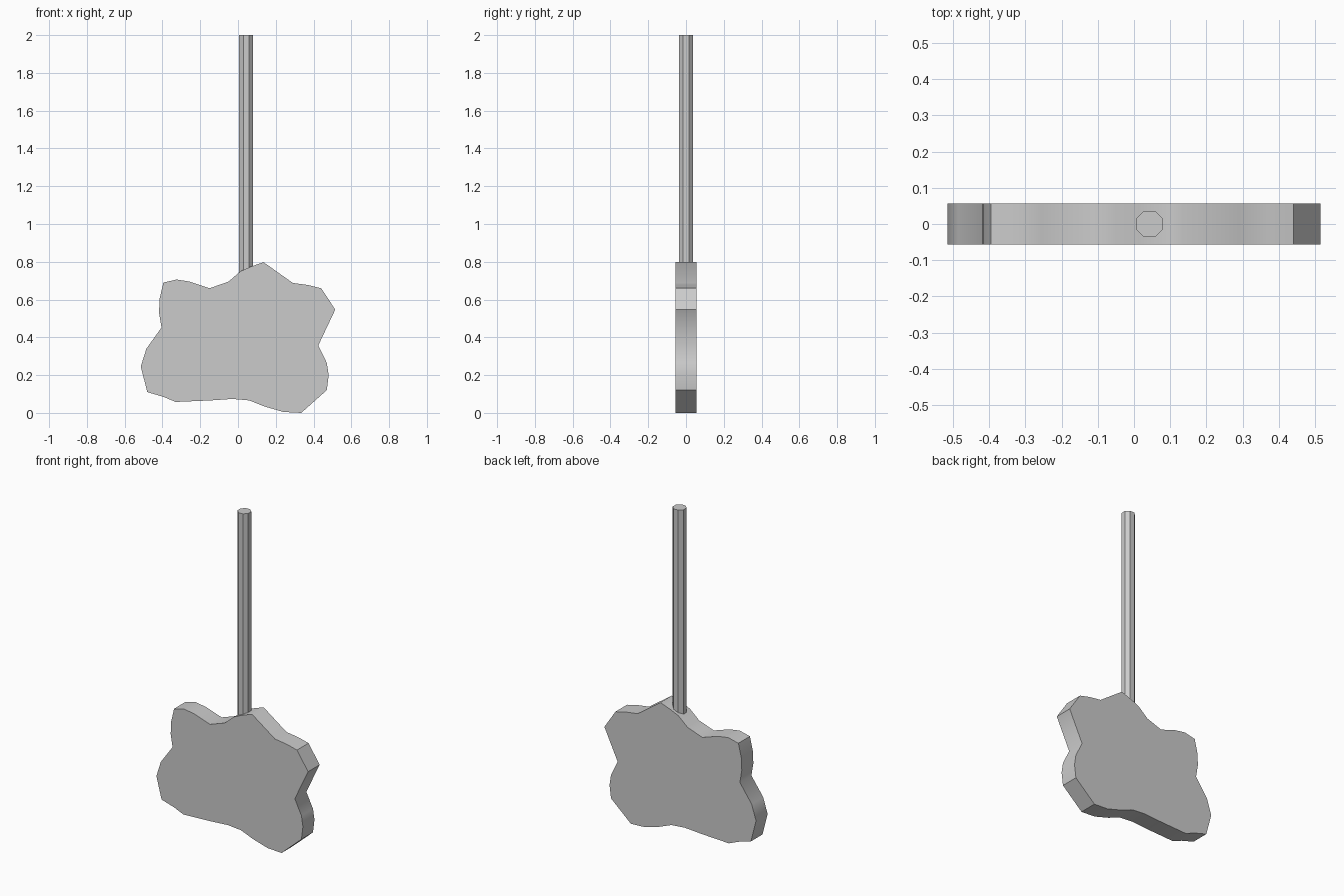
import bpy, bmesh, math

if "Cube" in bpy.data.objects:
    bpy.data.objects.remove(bpy.data.objects["Cube"])

# Wavy outline of the slab in x, z
OUTLINE = [
    (-0.515, 0.245), (-0.48, 0.11), (-0.395, 0.085), (-0.33, 0.058),
    (-0.145, 0.066), (-0.03, 0.074), (0.06, 0.066), (0.14, 0.034),
    (0.24, 0.005), (0.335, 0.0), (0.47, 0.12), (0.48, 0.20),
    (0.47, 0.265), (0.425, 0.357), (0.515, 0.547), (0.44, 0.66),
    (0.37, 0.677), (0.29, 0.688), (0.135, 0.798), (0.07, 0.775),
    (0.013, 0.75), (-0.05, 0.695), (-0.15, 0.66), (-0.255, 0.695),
    (-0.325, 0.706), (-0.395, 0.69), (-0.415, 0.605), (-0.418, 0.53),
    (-0.405, 0.452), (-0.485, 0.34),
]
SHARP = {1, 9, 10, 14, 15, 25}   # outline corners that stay crisp
HALF = 0.056


def prism(name, start, end, smooth_sides=False, sharp=()):
    """Closed prism between two matching rings of points."""
    bm = bmesh.new()
    a = [bm.verts.new(p) for p in start]
    b = [bm.verts.new(p) for p in end]
    caps = [bm.faces.new(a), bm.faces.new(b[::-1])]
    n = len(a)
    for i in range(n):
        j = (i + 1) % n
        bm.faces.new((a[i], b[i], b[j], a[j])).smooth = smooth_sides
    for cap in caps:
        for edge in cap.edges:
            edge.smooth = False
    for i in sharp:
        bm.edges.get((a[i], b[i])).smooth = False
    bmesh.ops.recalc_face_normals(bm, faces=bm.faces)
    mesh = bpy.data.meshes.new(name)
    bm.to_mesh(mesh)
    bm.free()
    obj = bpy.data.objects.new(name, mesh)
    bpy.context.collection.objects.link(obj)
    return obj


# Slab: outline extruded through y, with smooth rim and flat faces
prism("slab",
      [(x, -HALF, z) for x, z in OUTLINE],
      [(x, HALF, z) for x, z in OUTLINE],
      smooth_sides=True, sharp=SHARP)

# Stick: eight-sided rod set into the top of the slab, flats facing the axes
radius = 0.0365 / math.cos(math.pi / 8)
angles = [(i + 0.5) * math.pi / 4 for i in range(8)]
ring = [(0.043 + radius * math.cos(t), radius * math.sin(t)) for t in angles]
prism("stick",
      [(x, y, 0.70) for x, y in ring],
      [(x, y, 2.0) for x, y in ring])
